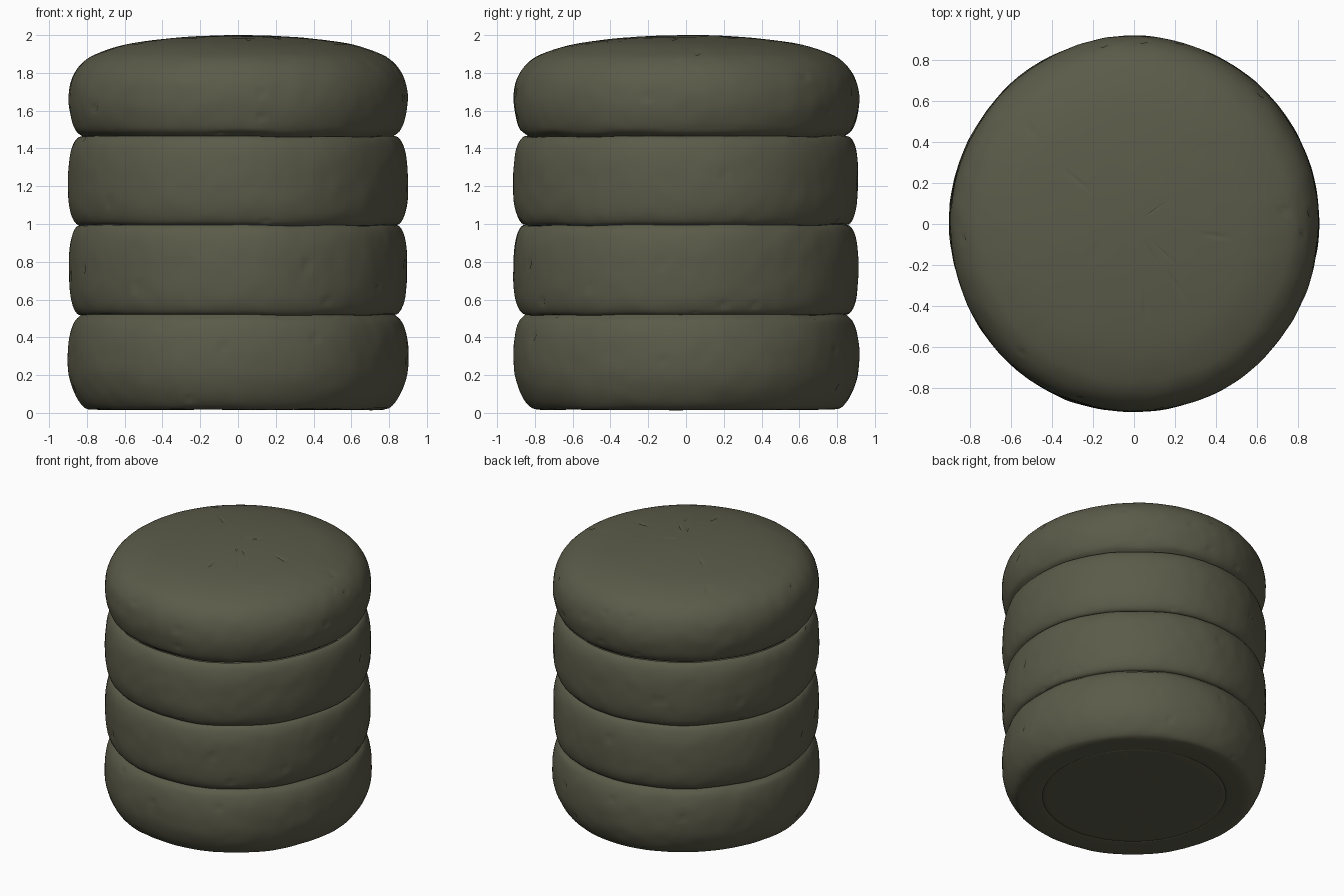
import bpy, bmesh, math, random
from mathutils import Vector, noise

if "Cube" in bpy.data.objects:
    bpy.data.objects.remove(bpy.data.objects["Cube"], do_unlink=True)

random.seed(4)
SEGS = 224
GROOVES = (0.52, 0.995, 1.465)

olive = bpy.data.materials.new("dark olive clay")
olive.use_nodes = True
colour = (0.105, 0.105, 0.068, 1)
olive.diffuse_color = colour
olive.node_tree.nodes["Principled BSDF"].inputs["Base Color"].default_value = colour


def smooth_profile(points, steps):
    """Catmull-Rom curve through (radius, height) points."""
    pts = [Vector(p) for p in points]
    pts = [2 * pts[0] - pts[1]] + pts + [2 * pts[-1] - pts[-2]]
    out = []
    for a, b, c, d in zip(pts, pts[1:], pts[2:], pts[3:]):
        for i in range(steps):
            t = i / steps
            out.append(0.5 * (2 * b + (c - a) * t + (2 * a - 5 * b + 4 * c - d) * t * t
                              + (3 * b - a - 3 * c + d) * t ** 3))
    return out + [pts[-2]]


def bulge(low, high):
    """Rounded side wall between two grooves."""
    mid, half = (low + high) / 2, (high - low) / 2
    rows = []
    for i in range(25):
        t = math.sin((i / 24 - 0.5) * math.pi)
        rows.append((0.835 + 0.062 * math.sqrt(max(0, 1 - abs(t) ** 2.6)), mid + half * t))
    return rows


def lathe(name, rows):
    """Spin a profile into a slightly uneven, lightly pitted skin."""
    bm = bmesh.new()
    rings = []
    for r, z in rows:
        if r < 0.001:
            rings.append([bm.verts.new((0, 0, z))] * SEGS)
            continue
        ring = []
        for k in range(SEGS):
            a = 2 * math.pi * k / SEGS
            p = Vector((r * math.cos(a), r * 1.018 * math.sin(a), z))
            out = Vector((p.x, p.y, 0)).normalized()
            wave = noise.noise(p * 2.2) * 0.008 + noise.noise(p * 11) * 0.003
            pit = 0.012 if random.random() < 0.002 else 0
            lift = noise.noise(Vector((p.x, p.y, round(z))) * 3) * 0.008
            if r < 0.78:
                p.z += wave * 0.4 - (pit if z > 1 else 0)
            else:
                p += out * (wave - pit)
                if z < 1.7:
                    p.z += lift
            ring.append(bm.verts.new(p))
        rings.append(ring)
    for low, high in zip(rings, rings[1:]):
        for k in range(SEGS):
            n = (k + 1) % SEGS
            corners = list(dict.fromkeys((low[k], low[n], high[n], high[k])))
            bm.faces.new(corners).smooth = True
    mesh = bpy.data.meshes.new(name)
    bm.to_mesh(mesh)
    bm.free()
    mesh.materials.append(olive)
    obj = bpy.data.objects.new(name, mesh)
    bpy.context.collection.objects.link(obj)


# Bottom roll: flat base with a faint ring, then the rounded wall
base = [(0, 0.02), (0.3, 0.02), (0.6, 0.02), (0.62, 0.026), (0.64, 0.018),
        (0.77, 0.018), (0.82, 0.04), (0.865, 0.11), (0.893, 0.2), (0.9, 0.3),
        (0.893, 0.4), (0.87, 0.48), (0.835, GROOVES[0])]
lathe("bottom_roll", smooth_profile(base, 4))

# Two middle rolls
lathe("lower_middle_roll", bulge(GROOVES[0], GROOVES[1]))
lathe("upper_middle_roll", bulge(GROOVES[1], GROOVES[2]))

# Top roll: rounded wall closing into a shallow dome
crown = [(0.825, GROOVES[2]), (0.865, 1.5), (0.89, 1.57), (0.9, 1.65), (0.89, 1.74),
         (0.86, 1.81), (0.81, 1.865), (0.74, 1.905), (0.6, 1.95), (0.4, 1.98),
         (0.2, 1.995), (0, 2.0)]
lathe("top_roll", smooth_profile(crown, 4))
